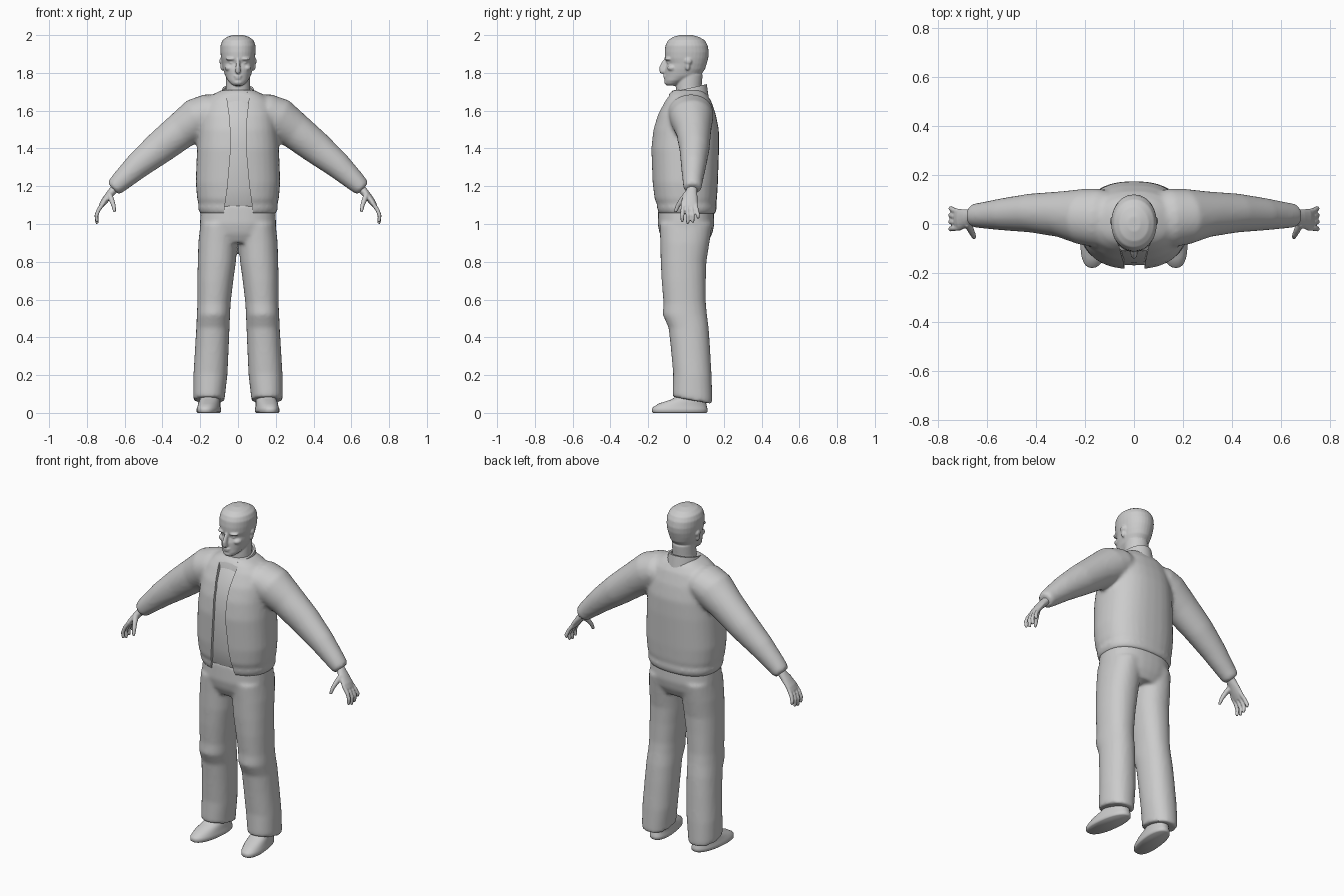
import bpy, bmesh, math
from mathutils import Vector

grey = bpy.data.materials.new("plain grey")
grey.diffuse_color = (0.6, 0.6, 0.6, 1)


def spow(v, e):
    return math.copysign(abs(v) ** e, v)


def skin_rings(bm, rings):
    """Bridge rings of points and cap both ends."""
    vr = [[bm.verts.new(p) for p in r] for r in rings]
    n = len(vr[0])
    for a, b in zip(vr, vr[1:]):
        for i in range(n):
            bm.faces.new((a[i], a[(i + 1) % n], b[(i + 1) % n], b[i]))
    bm.faces.new(vr[0][::-1])
    bm.faces.new(vr[-1])


def stack(bm, rows, power=2.0, n=32, shear=0.0):
    """Level rings: (z, cx, cy, rx, ry[, tilt])."""
    rings = []
    for z, cx, cy, rx, ry, *t in rows:
        ring = []
        for i in range(n):
            a = math.tau * i / n
            y = ry * spow(math.sin(a), 2 / power)
            x = rx * spow(math.cos(a), 2 / power) + shear * (cy + y)
            ring.append((cx + x, cy + y, z + (t[0] * y if t else 0)))
        rings.append(ring)
    skin_rings(bm, rings)


def tube(bm, rows, s=1, n=16):
    """Rings square to a path: (x, y, z, radius along y, other radius)."""
    pts = [Vector((s * r[0], r[1], r[2])) for r in rows]
    rings = []
    for i, r in enumerate(rows):
        t = (pts[min(i + 1, len(pts) - 1)] - pts[max(i - 1, 0)]).normalized()
        u = (Vector((0, 1, 0)) - t * t.y).normalized()
        v = t.cross(u)
        rings.append([pts[i] + u * (r[3] * math.cos(math.tau * k / n))
                      + v * (r[4] * math.sin(math.tau * k / n)) for k in range(n)])
    skin_rings(bm, rings)


def blob(bm, c, r):
    """Ellipsoid."""
    vs = bmesh.ops.create_uvsphere(bm, u_segments=16, v_segments=10, radius=1)["verts"]
    for v in vs:
        v.co = Vector([c[k] + r[k] * v.co[k] for k in range(3)])


def finish(name, bm, voxel=0, smooth=0, cutter=None, subsurf=0, thick=0, angle=50):
    bmesh.ops.recalc_face_normals(bm, faces=bm.faces)
    me = bpy.data.meshes.new(name)
    bm.to_mesh(me)
    bm.free()
    me.materials.append(grey)
    ob = bpy.data.objects.new(name, me)
    bpy.context.collection.objects.link(ob)
    if thick:
        ob.modifiers.new("thickness", "SOLIDIFY").thickness = thick
    if voxel:
        m = ob.modifiers.new("fuse", "REMESH")
        m.mode, m.voxel_size = "VOXEL", voxel
    if smooth:
        m = ob.modifiers.new("soften", "SMOOTH")
        m.factor, m.iterations = 0.5, smooth
    if cutter:
        m = ob.modifiers.new("opening", "BOOLEAN")
        m.operation, m.object, m.solver = "DIFFERENCE", cutter, "EXACT"
    if subsurf:
        ob.modifiers.new("round", "SUBSURF").levels = subsurf
    bpy.ops.object.select_all(action="DESELECT")
    ob.select_set(True)
    bpy.context.view_layer.objects.active = ob
    bpy.ops.object.convert(target="MESH")
    bpy.ops.object.shade_smooth_by_angle(angle=math.radians(angle))
    return ob


# Cutter for the open jacket front: (z, left x, right x)
bm = bmesh.new()
gap = [(1.0, -.085, .09), (1.06, -.075, .08), (1.2, -.055, .06), (1.4, -.038, .042),
       (1.55, -.042, .045), (1.64, -.055, .055), (1.75, -.07, .07)]
outline = [(l, z) for z, l, r in gap] + [(r, z) for z, l, r in gap[::-1]]
skin_rings(bm, [[(x, y, z) for x, z in outline] for y in (-.4, -.09)])
opening = finish("opening_cutter", bm)
opening.hide_render = True
opening.hide_viewport = False

# Jacket body and sleeves
bm = bmesh.new()
stack(bm, [(1.052, 0, .003, .195, .147), (1.06, 0, .003, .205, .155), (1.09, 0, .002, .213, .162),
           (1.105, 0, 0, .208, .158), (1.13, 0, -.003, .216, .167), (1.22, 0, -.005, .224, .174),
           (1.4, 0, -.005, .217, .18), (1.5, 0, 0, .208, .174), (1.58, 0, .004, .20, .154),
           (1.65, 0, .01, .175, .124), (1.685, 0, .01, .135, .102), (1.71, 0, .01, .085, .08)], 2.4)
for s in (1, -1):
    tube(bm, [(.06, .02, 1.6, .10, .08), (.15, .025, 1.59, .12, .10), (.21, .03, 1.56, .115, .112),
              (.30, .04, 1.495, .094, .098), (.42, .045, 1.4, .08, .087), (.53, .04, 1.31, .067, .071),
              (.625, .035, 1.222, .053, .054), (.65, .035, 1.197, .05, .048),
              (.662, .035, 1.186, .042, .04)], s, 24)
finish("jacket", bm, .011, 6, opening)
bpy.data.objects.remove(opening)

# Shirt under the jacket
bm = bmesh.new()
stack(bm, [(1.085, 0, 0, .18, .14), (1.1, 0, 0, .185, .147), (1.2, 0, -.005, .19, .157),
           (1.4, 0, -.005, .19, .164), (1.5, 0, 0, .18, .157), (1.58, 0, .004, .165, .137),
           (1.64, 0, .01, .125, .108), (1.675, 0, .012, .08, .085), (1.69, 0, .012, .07, .075)], 2.4, 40)
finish("shirt", bm)

# Stand-up collar, open at the front and higher at the back
bm = bmesh.new()
cols = []
for i in range(33):
    a = math.radians(-90 + 36 + 288 * i / 32)
    back = (math.sin(a) + 1) / 2
    cols.append([bm.verts.new(((.098 - .016 * k) * math.cos(a), .008 + (.112 - .01 * k) * math.sin(a),
                               (1.615 + .055 * back) * (1 - k) + (1.695 + .045 * back) * k))
                 for k in (0, .5, 1)])
for a, b in zip(cols, cols[1:]):
    for k in range(2):
        bm.faces.new((a[k], b[k], b[k + 1], a[k + 1]))
finish("collar", bm, thick=.012)

# Trousers: hips and two loose legs with slanted hems
bm = bmesh.new()
stack(bm, [(.9, 0, 0, .15, .115), (.95, 0, 0, .195, .14), (1.0, 0, 0, .202, .15),
           (1.1, 0, 0, .195, .146)], 2.4)
for s in (1, -1):
    stack(bm, [(.066, s * .152, .034, .083, .104, -.18), (.09, s * .153, .034, .084, .105, -.16),
               (.2, s * .146, .034, .09, .102, -.1), (.35, s * .138, .023, .089, .104),
               (.45, s * .133, .014, .088, .106), (.52, s * .13, -.006, .088, .117),
               (.58, s * .127, -.007, .088, .112), (.7, s * .12, -.012, .095, .117),
               (.8, s * .112, -.013, .101, .121), (.9, s * .107, -.006, .103, .13),
               (1.0, s * .1, 0, .1, .14)], 2.2)
finish("trousers", bm, .011, 4)

# Shoes, turned slightly outward
for s, side in ((1, "left"), (-1, "right")):
    bm = bmesh.new()
    stack(bm, [(0, s * .15, -.033, .055, .14), (.006, s * .15, -.033, .061, .147),
               (.022, s * .15, -.033, .061, .147), (.03, s * .15, -.032, .058, .143),
               (.05, s * .15, -.018, .056, .125), (.07, s * .15, .01, .052, .09),
               (.1, s * .15, .03, .045, .06), (.13, s * .15, .035, .04, .05)], 2.3, 32, -s * .12)
    finish(side + "_shoe", bm)

# Head: skull, neck, nose, brow, lips, cheeks, ears
bm = bmesh.new()
stack(bm, [(1.732, 0, -.078, .022, .022), (1.742, 0, -.07, .038, .04), (1.76, 0, -.052, .054, .06),
           (1.785, 0, -.018, .068, .094), (1.82, 0, -.005, .079, .106), (1.85, 0, .004, .085, .106),
           (1.878, 0, .003, .09, .115), (1.91, 0, .004, .093, .117), (1.945, 0, .003, .093, .112),
           (1.972, 0, .002, .083, .098), (1.99, 0, 0, .06, .07), (2.001, 0, 0, .025, .03)], 2.1)
stack(bm, [(1.62, 0, .02, .075, .072), (1.69, 0, .017, .066, .07), (1.73, 0, .015, .064, .068),
           (1.79, 0, .02, .064, .068)])
tube(bm, [(0, -.1, 1.872, .014, .009), (0, -.112, 1.85, .018, .011), (0, -.122, 1.825, .021, .013),
          (0, -.121, 1.808, .02, .015), (0, -.11, 1.8, .01, .01)])
blob(bm, (0, -.107, 1.783), (.024, .014, .006))
blob(bm, (0, -.105, 1.771), (.021, .014, .006))
blob(bm, (0, -.098, 1.75), (.025, .017, .015))
for s in (1, -1):
    blob(bm, (s * .036, -.092, 1.874), (.03, .022, .009))
    blob(bm, (s * .046, -.07, 1.826), (.025, .03, .018))
    blob(bm, (s * .033, -.085, 1.853), (.014, .016, .007))
    blob(bm, (s * .087, .012, 1.862), (.012, .02, .018))
    blob(bm, (s * .084, .008, 1.836), (.01, .013, .024))
finish("head", bm, .005, 3)

# Hands: palm, four fingers and thumb
for s, side in ((1, "left"), (-1, "right")):
    bm = bmesh.new()
    tube(bm, [(.62, .033, 1.22, .03, .026), (.66, .031, 1.18, .028, .022), (.685, .024, 1.15, .037, .02),
              (.712, .018, 1.115, .044, .017), (.728, .017, 1.09, .04, .012)], s)
    for y0, y1, zt in ((.049, .064, 1.028), (.027, .036, 1.006), (.005, .009, 1.0), (-.016, -.02, 1.01)):
        tube(bm, [(.71, y0, 1.115, .011, .011), (.738, (y0 + y1) / 2, 1.075, .011, .011),
                  (.75, y1, 1.045, .0105, .0105), (.747, y1, zt + .008, .009, .009),
                  (.746, y1, zt, .005, .005)], s, 10)
    tube(bm, [(.68, .005, 1.155, .02, .015), (.668, -.024, 1.125, .014, .014),
              (.658, -.044, 1.095, .012, .011), (.654, -.054, 1.07, .009, .009),
              (.653, -.056, 1.062, .005, .005)], s, 10)
    finish(side + "_hand", bm, .005, 1)
